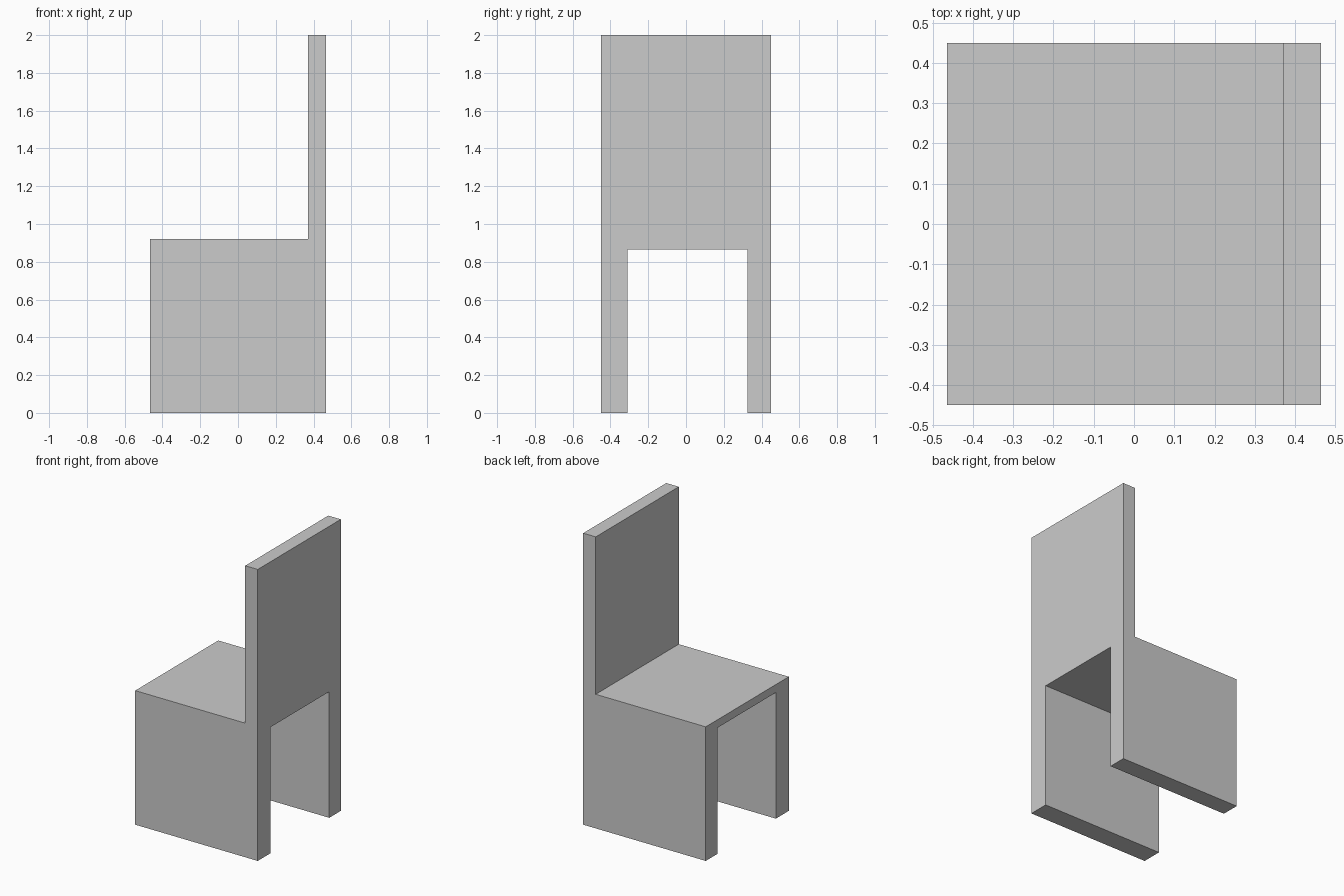
import bpy
import bmesh

if "Cube" in bpy.data.objects:
    bpy.data.objects.remove(bpy.data.objects["Cube"])

HALF_X, HALF_Y = 0.465, 0.45
SEAT_Z, TOP_Z = 0.92, 2.0
BACK_X = 0.37                      # front face of the backrest
GAP_Y0, GAP_Y1, GAP_Z = -0.31, 0.325, 0.865


def prism(name, profile, y0, y1):
    """Extrude an (x, z) profile along y."""
    bm = bmesh.new()
    face = bm.faces.new([bm.verts.new((x, y0, z)) for x, z in profile])
    ext = bmesh.ops.extrude_face_region(bm, geom=[face])
    verts = [g for g in ext["geom"] if isinstance(g, bmesh.types.BMVert)]
    bmesh.ops.translate(bm, verts=verts, vec=(0, y1 - y0, 0))
    bmesh.ops.recalc_face_normals(bm, faces=bm.faces)
    mesh = bpy.data.meshes.new(name)
    bm.to_mesh(mesh)
    bm.free()
    obj = bpy.data.objects.new(name, mesh)
    bpy.context.collection.objects.link(obj)
    return obj


# Chair body: L-shaped side profile across the full width
chair = prism("chair", [(-HALF_X, 0), (HALF_X, 0), (HALF_X, TOP_Z),
                        (BACK_X, TOP_Z), (BACK_X, SEAT_Z), (-HALF_X, SEAT_Z)],
              -HALF_Y, HALF_Y)

# Opening under the seat, leaving a slab leg on each side
gap = prism("leg_gap_cutter", [(-1, -1), (1, -1), (1, GAP_Z), (-1, GAP_Z)],
            GAP_Y0, GAP_Y1)
gap.hide_render = True
gap.hide_set(True)

cut = chair.modifiers.new("leg_gap", "BOOLEAN")
cut.operation = "DIFFERENCE"
cut.solver = "EXACT"
cut.object = gap
